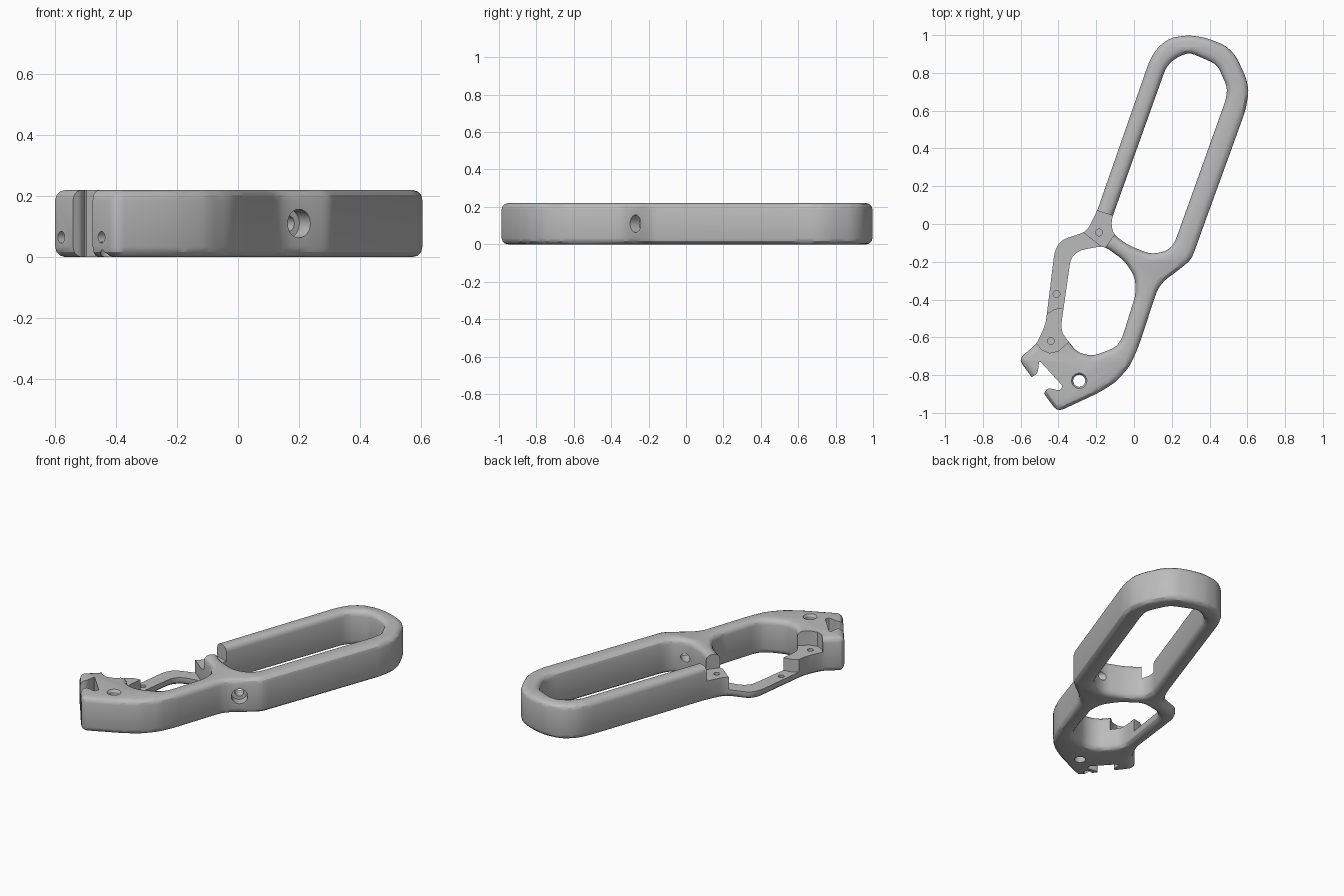
import bpy, bmesh
from math import radians
from mathutils import Vector

if "Cube" in bpy.data.objects:
    bpy.data.objects.remove(bpy.data.objects["Cube"], do_unlink=True)

HEIGHT, EDGE = 0.22, 0.033

grey = bpy.data.materials.new("satin grey")
grey.use_nodes = True
grey.diffuse_color = (0.5, 0.5, 0.5, 1)
grey.node_tree.nodes["Principled BSDF"].inputs["Base Color"].default_value = (0.5, 0.5, 0.5, 1)


def rounded(points, reach=0.035, steps=3):
    """Blend every corner of a closed outline with a short curve."""
    pts = [Vector(p) for p in points]
    out = []
    for i, p in enumerate(pts):
        a, b = pts[i - 1] - p, pts[(i + 1) % len(pts)] - p
        a = p + a.normalized() * min(reach, a.length * 0.42)
        b = p + b.normalized() * min(reach, b.length * 0.42)
        for k in range(steps + 1):
            t = k / steps
            out.append(a * (1 - t) ** 2 + p * 2 * t * (1 - t) + b * t * t)
    return out


def link_mesh(name, bm):
    me = bpy.data.meshes.new(name)
    bmesh.ops.recalc_face_normals(bm, faces=bm.faces)
    bm.to_mesh(me)
    bm.free()
    ob = bpy.data.objects.new(name, me)
    bpy.context.collection.objects.link(ob)
    ob.hide_render = True
    return ob


def prism(name, points, z0, z1):
    bm = bmesh.new()
    face = bm.faces.new([bm.verts.new((p[0], p[1], z0)) for p in points])
    ext = bmesh.ops.extrude_face_region(bm, geom=[face])["geom"]
    verts = [g for g in ext if isinstance(g, bmesh.types.BMVert)]
    bmesh.ops.translate(bm, vec=(0, 0, z1 - z0), verts=verts)
    return link_mesh(name, bm)


def drill(name, start, end, r0, r1=None):
    """Cylinder or cone between two points."""
    start, end = Vector(start), Vector(end)
    axis = end - start
    bm = bmesh.new()
    bmesh.ops.create_cone(bm, cap_ends=True, segments=24, radius1=r0,
                          radius2=r0 if r1 is None else r1, depth=axis.length)
    ob = link_mesh(name, bm)
    ob.data.transform(axis.to_track_quat("Z", "Y").to_matrix().to_4x4())
    ob.location = (start + end) / 2
    return ob


# Plan outlines: outer edge, long grip opening, lower opening
outer = [(0.29, 1.0), (0.19, 0.985), (0.12, 0.93), (0.08, 0.86), (-0.195, 0.07),
         (-0.25, -0.04), (-0.385, -0.085), (-0.42, -0.14), (-0.468, -0.53),
         (-0.515, -0.635), (-0.612, -0.715), (-0.405, -0.995), (-0.19, -0.895),
         (-0.1, -0.84), (-0.025, -0.757), (0.02, -0.66), (0.125, -0.345),
         (0.16, -0.3), (0.26, -0.225), (0.305, -0.185), (0.59, 0.6),
         (0.608, 0.7), (0.595, 0.77), (0.54, 0.89), (0.485, 0.945), (0.385, 0.985)]
grip_opening = [(0.29, 0.91), (0.215, 0.875), (0.17, 0.83), (-0.122, 0.015),
                (-0.11, -0.055), (-0.025, -0.115), (0.09, -0.16), (0.175, -0.143),
                (0.215, -0.1), (0.485, 0.655), (0.495, 0.72), (0.44, 0.845)]
lower_opening = [(-0.335, -0.18), (-0.29, -0.14), (-0.16, -0.115), (-0.05, -0.195),
                 (0.005, -0.28), (0.01, -0.37), (-0.065, -0.61), (-0.1, -0.655),
                 (-0.22, -0.7), (-0.3, -0.68), (-0.38, -0.58), (-0.385, -0.53)]

# Frame body: filled outline with rounded edges all round
cu = bpy.data.curves.new("frame_body", "CURVE")
cu.dimensions, cu.fill_mode = "2D", "BOTH"
cu.extrude = HEIGHT / 2 - EDGE
cu.bevel_depth, cu.offset, cu.bevel_resolution = EDGE, -EDGE, 2
for loop in (outer, grip_opening, lower_opening):
    pts = rounded(loop)
    sp = cu.splines.new("POLY")
    sp.points.add(len(pts) - 1)
    for q, p in zip(sp.points, pts):
        q.co = (p.x, p.y, 0, 1)
    sp.use_cyclic_u = True
temp = bpy.data.objects.new("outline_curve", cu)
bpy.context.collection.objects.link(temp)
bpy.context.view_layer.update()
mesh = bpy.data.meshes.new_from_object(temp.evaluated_get(bpy.context.evaluated_depsgraph_get()))
bpy.data.objects.remove(temp, do_unlink=True)
bm = bmesh.new()
bm.from_mesh(mesh)
bmesh.ops.translate(bm, vec=(0, 0, HEIGHT / 2), verts=bm.verts)
bmesh.ops.remove_doubles(bm, verts=bm.verts, dist=0.0003)
body = link_mesh("frame_body", bm)
body.hide_render = False

# Cutters: thin side bar, two stepped pads, hooked notch
TOP = 0.4
BAR, PAD = 0.05, 0.13
bar = [(-0.35, 0.018), (-0.15, -0.138), (-0.25, -0.3), (-0.3, -0.43),
       (-0.38, -0.445), (-0.42, -0.45), (-0.46, -0.475), (-0.6, -0.5), (-0.6, 0)]
front_pad = [(-0.56, -0.6), (-0.515, -0.635), (-0.485, -0.668), (-0.447, -0.683),
             (-0.4, -0.672), (-0.34, -0.62), (-0.3, -0.57), (-0.3, -0.4), (-0.6, -0.4)]
rail_pad = [(-0.27, 0.095), (-0.1, 0.04), (-0.1, -0.05), (-0.16, -0.135),
            (-0.2, -0.2), (-0.36, 0)]
notch = [(-0.54, -0.81), (-0.51, -0.79), (-0.502, -0.722), (-0.378, -0.857),
         (-0.39, -0.882), (-0.458, -0.868), (-0.48, -0.905), (-0.56, -0.965), (-0.62, -0.87)]
cutters = [prism("bar_cut", bar, BAR, TOP),
           prism("front_pad_cut", front_pad, PAD, TOP),
           prism("rail_pad_cut", rail_pad, PAD, TOP),
           prism("notch_cut", rounded(notch, 0.015), -0.1, TOP)]

# Screw holes on the pads and bar
for x, y, top in ((-0.185, -0.045, PAD), (-0.41, -0.37, BAR), (-0.44, -0.62, PAD)):
    cutters.append(drill("screw_hole", (x, y, top - 0.03), (x, y, top + 0.05), 0.018))

# Pivot hole with a small countersink
cutters.append(drill("pivot_hole", (-0.29, -0.83, -0.1), (-0.29, -0.83, TOP), 0.032))
cutters.append(drill("pivot_sink", (-0.29, -0.83, HEIGHT - 0.015),
                     (-0.29, -0.83, HEIGHT + 0.01), 0.031, 0.047))

# Lip screws: pockets underneath, small holes in the end face
for x, y in ((-0.555, -0.74), (-0.425, -0.92)):
    cutters.append(drill("lip_pocket", (x, y, -0.05), (x, y, 0.05), 0.026))
    cutters.append(drill("lip_hole", (x - 0.08, y - 0.06, 0.065),
                         (x + 0.02, y + 0.015, 0.065), 0.019))

# Cross hole through the web, counterbored from outside
mouth, inward, mid = Vector((0.2, -0.27, 0)), Vector((-0.6, 0.8, 0)), Vector((0, 0, HEIGHT / 2))
cutters.append(drill("cross_bore", mouth - inward * 0.1 + mid, mouth + inward * 0.06 + mid, 0.047))
cutters.append(drill("cross_hole", mouth - inward * 0.11 + mid, mouth + inward * 0.26 + mid, 0.026))

bpy.context.view_layer.objects.active = body
for cut in cutters:
    mod = body.modifiers.new("cut", "BOOLEAN")
    mod.operation, mod.solver, mod.object = "DIFFERENCE", "EXACT", cut
    bpy.ops.object.modifier_apply(modifier=mod.name)
    bpy.data.objects.remove(cut, do_unlink=True)

# Finish: one colour, smooth curves with crisp edges
body.data.materials.clear()
body.data.materials.append(grey)
for p in body.data.polygons:
    p.material_index = 0
bpy.ops.object.select_all(action="DESELECT")
body.select_set(True)
bpy.ops.object.shade_smooth_by_angle(angle=radians(30))
